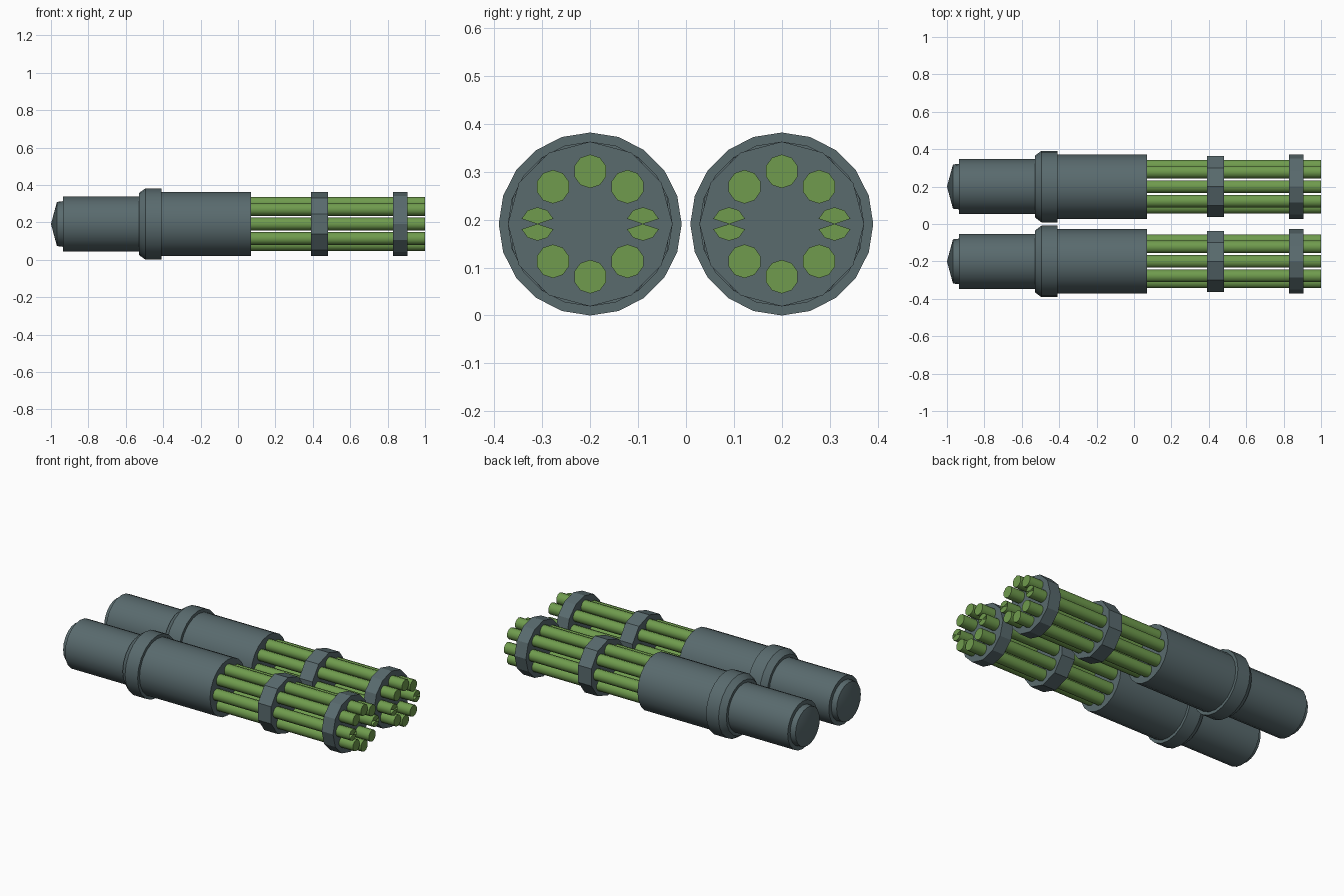
import bpy, bmesh
from math import sin, cos, pi, radians

if "Cube" in bpy.data.objects:
    bpy.data.objects.remove(bpy.data.objects["Cube"])

AXIS_Z = 0.191


def material(name, colour):
    m = bpy.data.materials.new(name)
    m.diffuse_color = colour
    m.use_nodes = True
    m.node_tree.nodes["Principled BSDF"].inputs["Base Color"].default_value = m.diffuse_color
    return m


STEEL = material("slate", (0.10, 0.145, 0.155, 1))
GREEN = material("green", (0.16, 0.33, 0.075, 1))


def lathe(name, profile, sides, centre, mat, smooth=0, slit=False):
    """Turn (x, radius) points around the x axis; radius 0 closes to a point."""
    bm = bmesh.new()
    rings = []
    for x, r in profile:
        if r == 0:
            rings.append([bm.verts.new((x, 0, 0))] * sides)
        else:
            rings.append([bm.verts.new((x, r * cos(pi / 2 + 2 * pi * i / sides),
                                        r * sin(pi / 2 + 2 * pi * i / sides)))
                          for i in range(sides)])
    for a, b in zip(rings, rings[1:]):
        for i in range(sides):
            j = (i + 1) % sides
            corners = list(dict.fromkeys((a[i], a[j], b[j], b[i])))
            bm.faces.new(corners)
    bmesh.ops.recalc_face_normals(bm, faces=bm.faces)
    if slit:
        # open the two sideways wedges of the muzzle cap
        gaps = [f for f in bm.faces if f.normal.x > 0.9
                and abs(f.calc_center_median().z) < 1e-4]
        bmesh.ops.delete(bm, geom=gaps, context='FACES_ONLY')
    me = bpy.data.meshes.new(name)
    bm.to_mesh(me)
    bm.free()
    ob = bpy.data.objects.new(name, me)
    ob.location = (0, centre[0], centre[1])
    bpy.context.collection.objects.link(ob)
    me.materials.append(mat)
    if smooth:
        bpy.ops.object.select_all(action='DESELECT')
        ob.select_set(True)
        bpy.context.view_layer.objects.active = ob
        bpy.ops.object.shade_smooth_by_angle(angle=radians(smooth))
    return ob


def disc(x0, x1, r):
    return [(x0, 0), (x0, r), (x1, r), (x1, 0)]


HOUSING = [(-1.0, 0), (-0.968, 0.118), (-0.935, 0.122), (-0.935, 0.147),
           (-0.53, 0.147), (-0.53, 0.165), (-0.495, 0.191), (-0.41, 0.191),
           (-0.41, 0.172), (0.07, 0.172), (0.07, 0)]

for side, y in (("left", -0.2), ("right", 0.2)):
    centre = (y, AXIS_Z)
    # stepped rear housing with collar
    lathe(f"housing_{side}", HOUSING, 20, centre, STEEL, 25)
    # barrel clamps
    lathe(f"middle_clamp_{side}", disc(0.39, 0.48, 0.171), 10, centre, STEEL)
    lathe(f"front_clamp_{side}", disc(0.83, 0.907, 0.172), 12, centre, STEEL)
    # ring of eight barrels
    for k in range(8):
        a = k * pi / 4
        pos = (y + 0.11 * cos(a), AXIS_Z + 0.11 * sin(a))
        lathe(f"barrel_{side}_{k + 1}", disc(0.06, 1.0, 0.035), 10, pos,
              GREEN, 40, slit=k in (0, 4))
